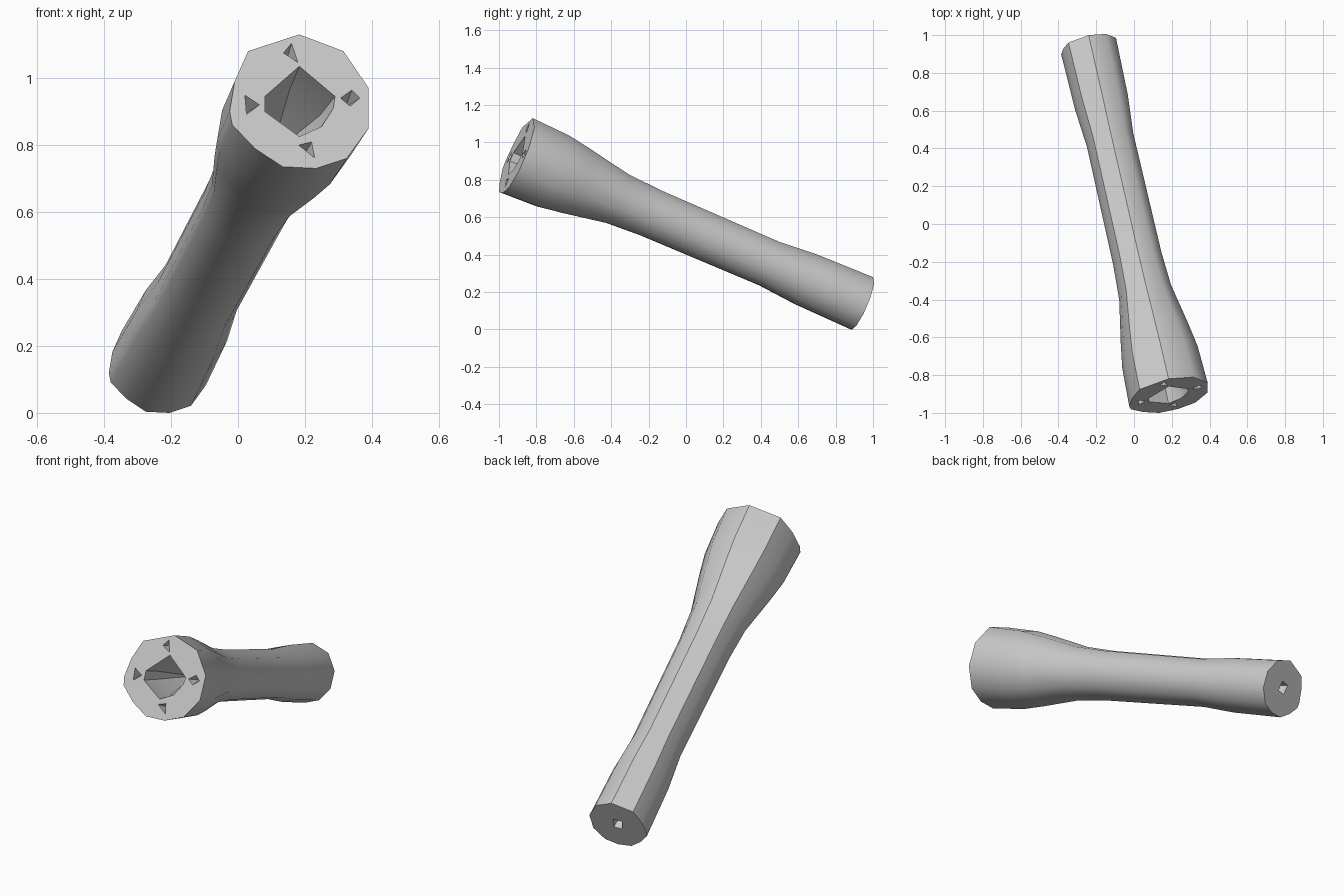
import bpy
import bmesh
from mathutils import Vector

cube = bpy.data.objects.get("Cube")
if cube:
    bpy.data.objects.remove(cube, do_unlink=True)

grey = bpy.data.materials.new("pale_grey")
grey.use_nodes = True
colour = (0.6, 0.6, 0.6, 1)
grey.diffuse_color = colour
grey.node_tree.nodes["Principled BSDF"].inputs["Base Color"].default_value = colour

# Tilted axis from the wide front end to the narrow back end
FRONT = Vector((0.183, -0.905, 0.93))
BACK = Vector((-0.24, 0.94, 0.14))
LENGTH = (BACK - FRONT).length
AXIS = (BACK - FRONT).normalized()


def on_end(x, z):
    """Offset from the axis, lying in the plane square to it."""
    return Vector((x, -(x * AXIS.x + z * AXIS.z) / AXIS.y, z))


def loft(name, outline, centre, stations):
    """Closed tube: scaled copies of an outline, swept along the axis."""
    bm = bmesh.new()
    offsets = [on_end(x, z) for x, z in outline]
    rings = [[bm.verts.new(centre + AXIS * t + o * s) for o in offsets]
             for t, s in stations]
    n = len(offsets)
    for a, b in zip(rings, rings[1:]):
        for i in range(n):
            j = (i + 1) % n
            bm.faces.new((a[i], a[j], b[j], b[i]))
    bm.faces.new(rings[0])
    bm.faces.new(rings[-1])
    bmesh.ops.recalc_face_normals(bm, faces=bm.faces)
    mesh = bpy.data.meshes.new(name)
    bm.to_mesh(mesh)
    bm.free()
    mesh.materials.append(grey)
    ob = bpy.data.objects.new(name, mesh)
    bpy.context.collection.objects.link(ob)
    return ob


def around(points):
    """Split a hole outline into its middle and the offsets from it."""
    mx = sum(p[0] for p in points) / len(points)
    mz = sum(p[1] for p in points) / len(points)
    return (mx, mz), [(x - mx, z - mz) for x, z in points]


# Handle: irregular twelve-sided tube, flared at both ends
rim = [(0, .2), (.132, .15), (.207, .04), (.207, -.08), (.142, -.17), (.05, -.2),
       (-.05, -.195), (-.133, -.14), (-.2, -.07), (-.208, -.03), (-.193, .06), (-.153, .15)]
handle = loft("handle", rim, FRONT, [
    (0, 1), (.22, .96), (.36, .86), (.6, .66), (.8, .61),
    (1.5, .59), (1.72, .67), (LENGTH, .7)])

# Front socket and four small notches around it
socket = [(0, .105), (.107, .015), (.102, -.02), (.067, -.075),
          (0, -.105), (-.103, -.03), (-.103, .015)]
cutters = [loft("socket_cutter", socket, FRONT,
                [(-.02, 1.02), (.14, .85), (.32, .3), (.42, .02)])]
notches = [
    [(-.048, .145), (-.023, .175), (-.003, .115)],
    [(-.163, .02), (-.118, -.01), (-.158, -.04)],
    [(.122, .01), (.157, .035), (.182, .01), (.152, -.015)],
    [(-.003, -.13), (.037, -.12), (.047, -.17)]]
for notch in notches:
    (mx, mz), shape = around(notch)
    cutters.append(loft("notch_cutter", shape, FRONT + on_end(mx, mz),
                        [(-.01, 1.1), (.06, .1)]))

# Small square hole in the back end
square = [(-.03, .025), (.02, .03), (.03, -.025), (-.015, -.03)]
cutters.append(loft("back_hole_cutter", square, BACK, [(.02, 1), (-.1, .6)]))

# Cut the holes and discard the cutters
bpy.context.view_layer.objects.active = handle
handle.select_set(True)
for cutter in cutters:
    cutter.hide_render = True
    mod = handle.modifiers.new("cut", "BOOLEAN")
    mod.operation = "DIFFERENCE"
    mod.solver = "EXACT"
    mod.object = cutter
    bpy.ops.object.modifier_apply(modifier=mod.name)
    bpy.data.objects.remove(cutter, do_unlink=True)

bpy.ops.object.shade_smooth_by_angle(angle=0.7)
